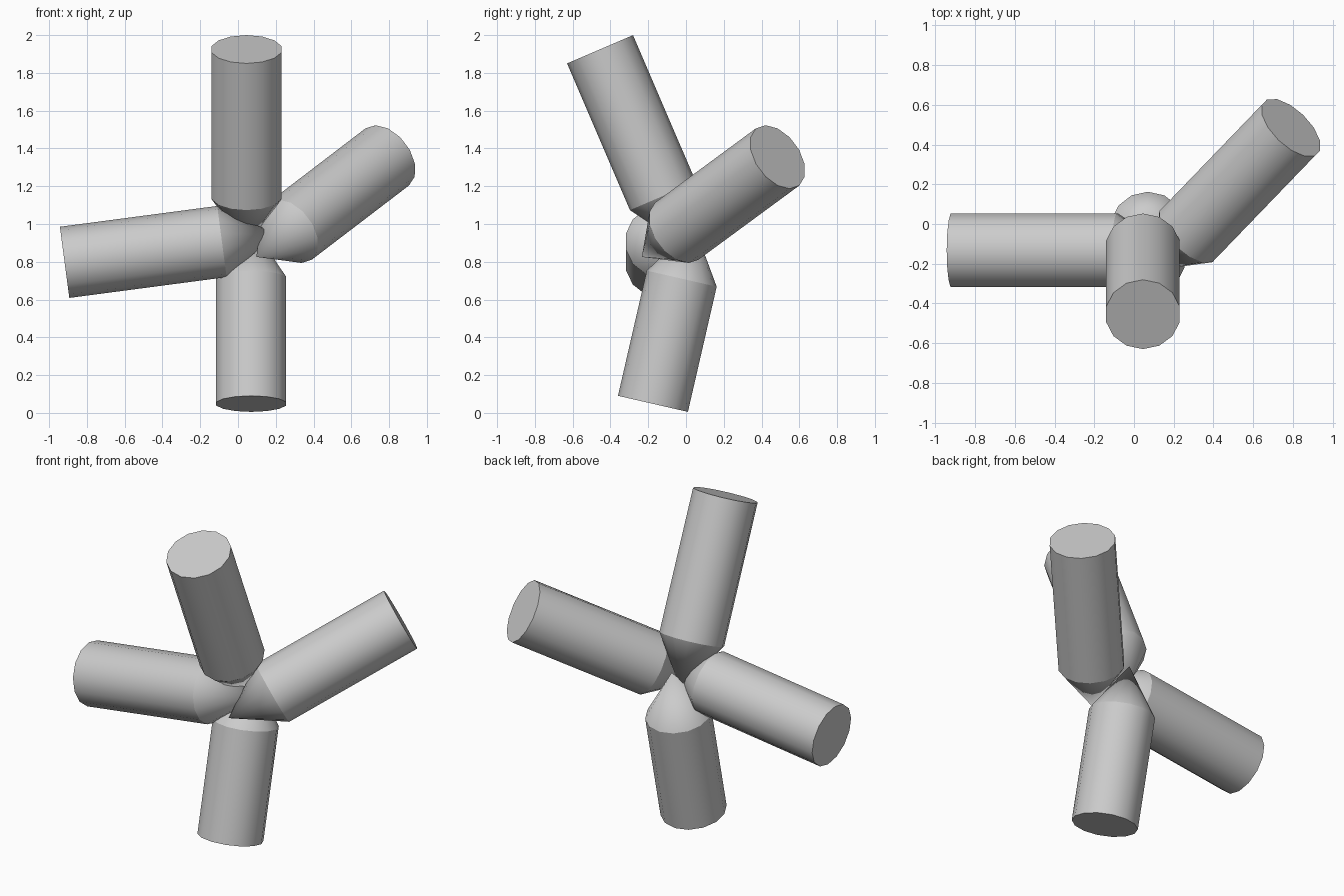
import bpy
import bmesh
from math import pi
from mathutils import Vector

cube = bpy.data.objects.get("Cube")
if cube:
    bpy.data.objects.remove(cube, do_unlink=True)

SIDES = 14
RADIUS = 0.19
TIP_LENGTH = 0.29

# One plain grey for every part
grey = bpy.data.materials.new("plain_grey")
grey.use_nodes = True
colour = (0.6, 0.6, 0.6, 1.0)
grey.diffuse_color = colour
grey.node_tree.nodes["Principled BSDF"].inputs["Base Color"].default_value = colour


def pointed_rod(name, cap_centre, direction, length):
    """Round rod with a flat outer cap and a conical tip towards the hub."""
    bm = bmesh.new()
    disc = bmesh.ops.create_circle(bm, cap_ends=True, segments=SIDES, radius=RADIUS)
    cap = disc["verts"][0].link_faces[0]
    body = bmesh.ops.extrude_face_region(bm, geom=[cap], use_keep_orig=True)["geom"]
    top_face = next(g for g in body if isinstance(g, bmesh.types.BMFace))
    bmesh.ops.translate(bm, verts=top_face.verts[:], vec=(0, 0, length))
    # Close the shoulder with a cone
    poked = bmesh.ops.poke(bm, faces=[top_face])
    poked["verts"][0].co.z = length + TIP_LENGTH
    bmesh.ops.recalc_face_normals(bm, faces=bm.faces[:])
    mesh = bpy.data.meshes.new(name)
    bm.to_mesh(mesh)
    bm.free()
    mesh.materials.append(grey)
    rod = bpy.data.objects.new(name, mesh)
    bpy.context.collection.objects.link(rod)
    rod.location = cap_centre
    rod.rotation_mode = 'QUATERNION'
    rod.rotation_quaternion = Vector(direction).to_track_quat('Z', 'Y')
    bpy.ops.object.select_all(action='DESELECT')
    rod.select_set(True)
    bpy.context.view_layer.objects.active = rod
    bpy.ops.object.shade_smooth_by_angle(angle=pi / 6)
    return rod


# Four rods whose tips meet near the middle
pointed_rod("upper_rod", (0.045, -0.455, 1.925), (0, 0.394, -0.919), 0.845)
pointed_rod("lower_rod", (0.07, -0.175, 0.048), (0, 0.224, 0.975), 0.68)
pointed_rod("right_rod", (-0.918, -0.133, 0.797), (0.991, 0, 0.131), 0.84)
pointed_rod("left_rod", (0.79, 0.485, 1.355), (-0.613, -0.636, -0.468), 0.84)
